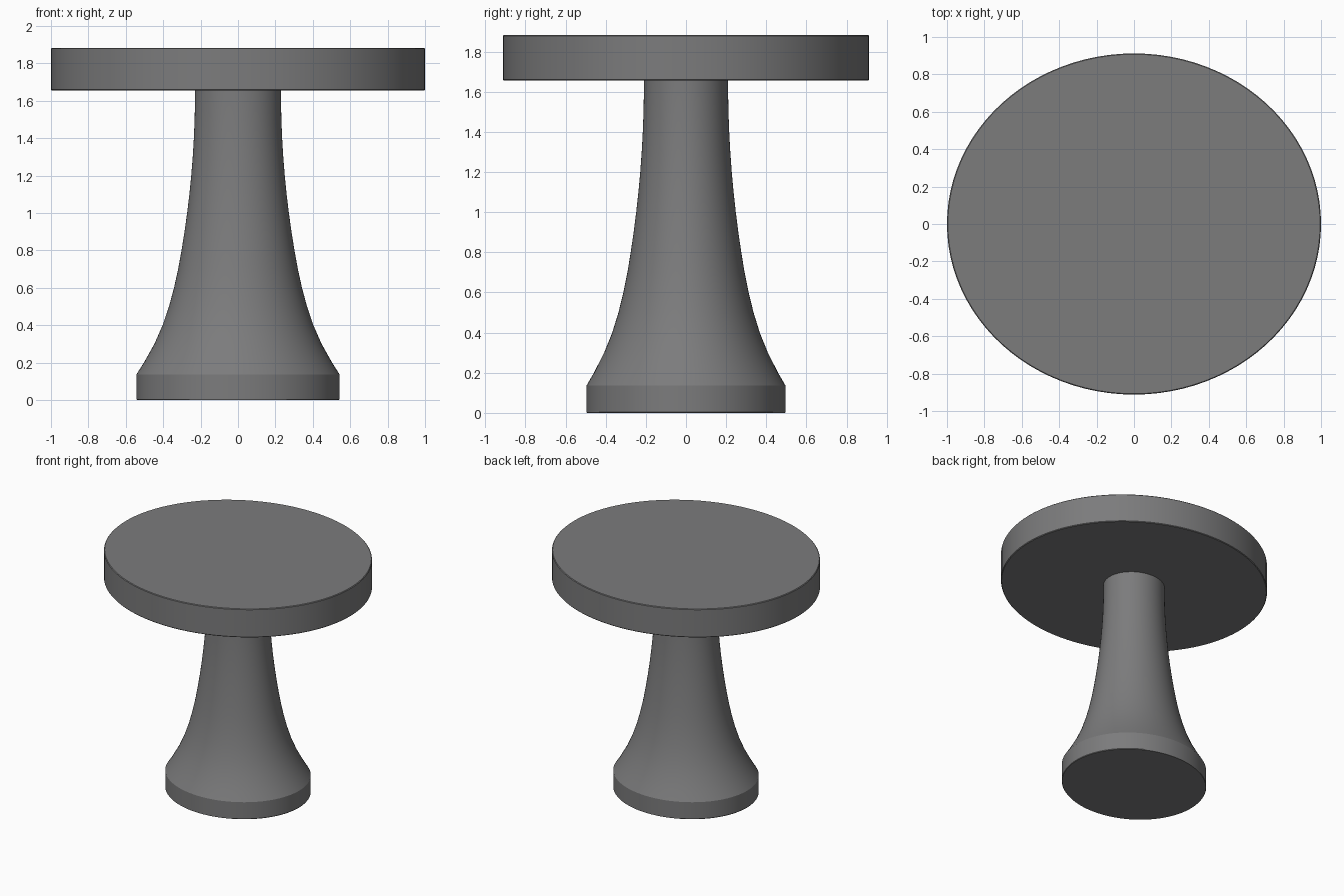
import bpy, bmesh, math

if "Cube" in bpy.data.objects:
    bpy.data.objects.remove(bpy.data.objects["Cube"])

RATIO = 0.912  # depth of every oval section relative to its width
SIDES = 96

grey = bpy.data.materials.new("dark grey")
grey.diffuse_color = (0.2, 0.2, 0.203, 1)
grey.use_nodes = True
grey.node_tree.nodes["Principled BSDF"].inputs["Base Color"].default_value = grey.diffuse_color


def lathe(name, profile):
    """Oval solid of revolution from (radius, height) points, capped at both ends."""
    bm = bmesh.new()
    rings = []
    for r, z in profile:
        ring = []
        for i in range(SIDES):
            a = 2 * math.pi * i / SIDES
            ring.append(bm.verts.new((r * math.cos(a), r * RATIO * math.sin(a), z)))
        rings.append(ring)
    for low, high in zip(rings, rings[1:]):
        for i in range(SIDES):
            j = (i + 1) % SIDES
            bm.faces.new((low[i], low[j], high[j], high[i]))
    bm.faces.new(rings[0][::-1])
    bm.faces.new(rings[-1])
    mesh = bpy.data.meshes.new(name)
    bm.to_mesh(mesh)
    bm.free()
    mesh.materials.append(grey)
    obj = bpy.data.objects.new(name, mesh)
    bpy.context.collection.objects.link(obj)
    bpy.ops.object.select_all(action='DESELECT')
    obj.select_set(True)
    bpy.context.view_layer.objects.active = obj
    bpy.ops.object.shade_smooth_by_angle(angle=math.radians(28))
    return obj


# flared pedestal with a straight foot band
lathe("pedestal", [
    (0.540, 0.0), (0.543, 0.004), (0.543, 0.137), (0.503, 0.20), (0.447, 0.30),
    (0.403, 0.40), (0.369, 0.50), (0.342, 0.60), (0.320, 0.70), (0.302, 0.80),
    (0.286, 0.90), (0.272, 1.00), (0.260, 1.10), (0.250, 1.20), (0.242, 1.30),
    (0.236, 1.40), (0.232, 1.50), (0.230, 1.60), (0.230, 1.66)])

# thick oval top with a softened rim
lathe("table_top", [
    (0.995, 1.655), (1.0, 1.660), (1.0, 1.878), (0.995, 1.883)])
